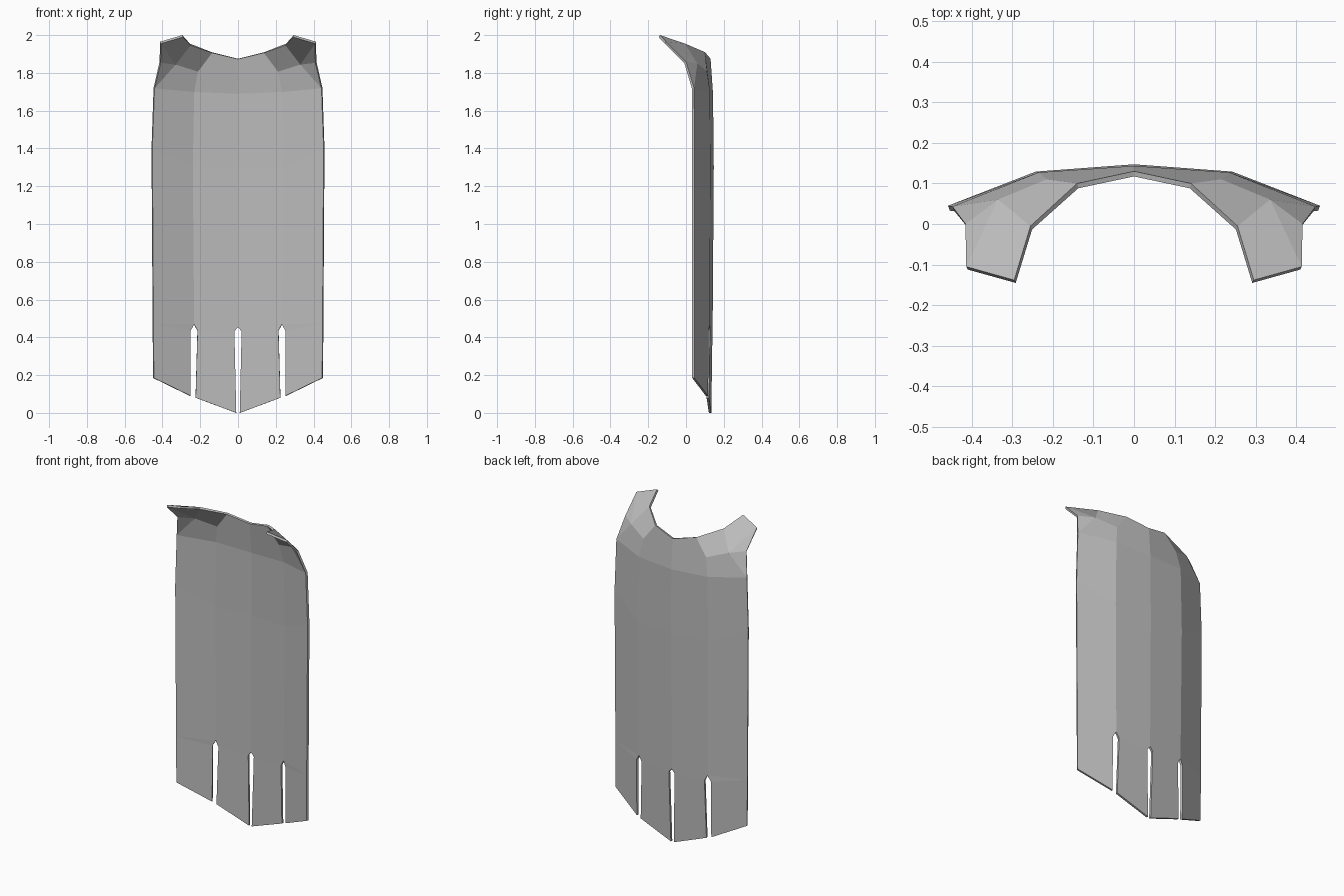
import bpy

cube = bpy.data.objects.get("Cube")
if cube:
    bpy.data.objects.remove(cube, do_unlink=True)

cloth = bpy.data.materials.new("grey cloth")
cloth.use_nodes = True
grey = (0.5, 0.5, 0.5, 1)
cloth.diffuse_color = grey
cloth.node_tree.nodes["Principled BSDF"].inputs["Base Color"].default_value = grey

# Outer surface of the left half, as named points
P = {
    # hem, with the slots between the panels
    "hem_mid": (0.01, 0.134, 0.0), "hem_in": (0.225, 0.122, 0.08),
    "hem_out": (0.255, 0.117, 0.09), "hem_edge": (0.45, 0.045, 0.185),
    "slot_mid": (0.02, 0.14, 0.43), "slot_in": (0.215, 0.127, 0.435),
    "slot_out": (0.255, 0.12, 0.435), "cut_edge": (0.452, 0.045, 0.47),
    "tip_mid": (0, 0.141, 0.455), "tip_side": (0.235, 0.126, 0.47),
    # back
    "back_mid": (0, 0.147, 1.3), "back_fold": (0.242, 0.129, 1.3),
    "back_edge": (0.458, 0.045, 1.4),
    "high_mid": (0, 0.143, 1.69), "high_fold": (0.235, 0.127, 1.7),
    "high_edge": (0.447, 0.043, 1.72),
    # shoulders and neckline
    "neck_mid": (0, 0.13, 1.875), "neck_side": (0.14, 0.1, 1.91),
    "blade": (0.215, 0.11, 1.81), "shoulder": (0.335, 0.06, 1.85),
    "arm": (0.415, 0.0, 1.86), "neck_front": (0.255, -0.005, 1.955),
    "point_in": (0.295, -0.138, 2.0), "point_out": (0.413, -0.105, 1.965),
}
FACES = [
    "hem_mid hem_in slot_in slot_mid",
    "hem_out hem_edge cut_edge slot_out",
    "slot_mid slot_in tip_side tip_mid",
    "slot_out cut_edge tip_side",
    "tip_mid tip_side back_fold back_mid",
    "tip_side cut_edge back_edge back_fold",
    "back_mid back_fold high_fold high_mid",
    "back_fold back_edge high_edge high_fold",
    "high_mid high_fold blade neck_side neck_mid",
    "high_fold high_edge shoulder blade",
    "high_edge arm shoulder",
    "blade shoulder neck_front neck_side",
    "shoulder arm point_out",
    "shoulder point_out point_in neck_front",
]
names = list(P)
mesh = bpy.data.meshes.new("cape")
mesh.from_pydata(list(P.values()), [],
                 [[names.index(n) for n in reversed(f.split())] for f in FACES])
mesh.materials.append(cloth)
cape = bpy.data.objects.new("cape", mesh)
bpy.context.collection.objects.link(cape)

# Right half, then cloth thickness towards the inside
mirror = cape.modifiers.new("right_half", 'MIRROR')
mirror.use_clip = True
mirror.merge_threshold = 0.001
solid = cape.modifiers.new("thickness", 'SOLIDIFY')
solid.thickness = 0.013
solid.offset = -1
